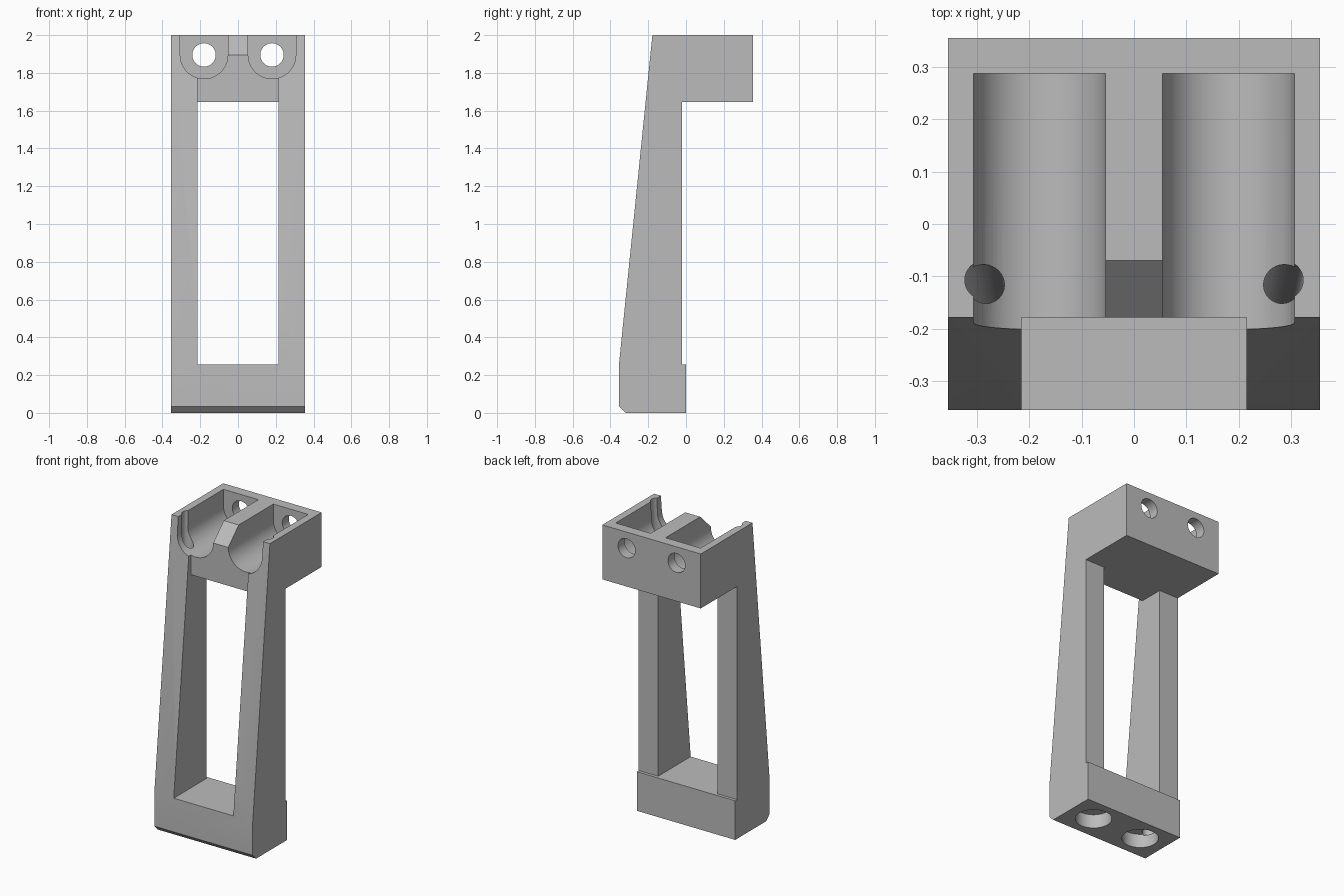
import bpy, bmesh, math
from mathutils import Vector

if "Cube" in bpy.data.objects:
    bpy.data.objects.remove(bpy.data.objects["Cube"], do_unlink=True)

grey = bpy.data.materials.new("plain grey")
grey.use_nodes = True
grey.diffuse_color = (0.5, 0.5, 0.5, 1)
grey.node_tree.nodes["Principled BSDF"].inputs["Base Color"].default_value = (0.5, 0.5, 0.5, 1)

AXIS_X = 0.18      # channel, cable hole and socket spacing
AXIS_Z = 1.895     # channel axis height
FRONT = -0.178     # front of the top block
INNER = 0.215      # half width between the legs


def prism(name, points, place, start, end):
    """Extrude a 2D outline; place(u, v, w) turns it into 3D."""
    bm = bmesh.new()
    rings = [[bm.verts.new(place(u, v, w)) for u, v in points] for w in (start, end)]
    n = len(points)
    bm.faces.new(rings[0])
    bm.faces.new(rings[1])
    for i in range(n):
        j = (i + 1) % n
        bm.faces.new((rings[0][i], rings[0][j], rings[1][j], rings[1][i]))
    bmesh.ops.recalc_face_normals(bm, faces=bm.faces[:])
    mesh = bpy.data.meshes.new(name)
    bm.to_mesh(mesh)
    bm.free()
    obj = bpy.data.objects.new(name, mesh)
    bpy.context.collection.objects.link(obj)
    mesh.materials.append(grey)
    return obj


def along_x(u, v, w):
    return (w, u, v)


def along_y(u, v, w):
    return (u, w, v)


def box(name, low, high):
    outline = [(low[1], low[2]), (high[1], low[2]), (high[1], high[2]), (low[1], high[2])]
    return prism(name, outline, along_x, low[0], high[0])


def rod(name, a, b, radius, sides=48):
    a, b = Vector(a), Vector(b)
    turn = (b - a).to_track_quat("Z", "Y")
    ring = [(radius * math.cos(t), radius * math.sin(t))
            for t in (2 * math.pi * i / sides for i in range(sides))]
    return prism(name, ring, lambda u, v, w: a + turn @ Vector((u, v, w)), 0, (b - a).length)


# Whole side outline: foot, tapering legs, overhanging top block
side = [(-0.32, 0), (0, 0), (0, 0.255), (-0.02, 0.255), (-0.02, 1.645), (0.355, 1.645),
        (0.355, 2), (FRONT, 2), (-0.355, 0.255), (-0.355, 0.035)]
stand = prism("stand", side, along_x, -0.355, 0.355)

# Opening between the legs, and the upright front of the top block
cutters = [
    box("leg_opening", (-INNER, -1, 0.255), (INNER, 0.1, 1.645)),
    box("front_recess", (-INNER, -1, 0.6), (INNER, FRONT, 2.2)),
    prism("rib_slope", [(-0.4, AXIS_Z), (FRONT, AXIS_Z), (-0.07, 2), (-0.07, 2.2), (-0.4, 2.2)],
          along_x, -0.06, 0.06),
]

for s in (-1, 1):
    # U-shaped channel open at the top and front
    r = 0.126
    arc = [(s * AXIS_X + r * math.cos(t), AXIS_Z + r * math.sin(t))
           for t in (math.pi * (1 + i / 32) for i in range(33))]
    arc += [(s * AXIS_X + r, 2.2), (s * AXIS_X - r, 2.2)]
    cutters.append(prism("channel", arc, along_y, -0.6, 0.287))
    # Back hole, foot socket and narrow bore down the leg
    cutters.append(rod("back_hole", (s * AXIS_X, 0.2, AXIS_Z), (s * AXIS_X, 0.5, AXIS_Z), 0.062))
    cutters.append(rod("foot_socket", (s * AXIS_X, -0.158, -0.1), (s * AXIS_X, -0.158, 0.09), 0.108))
    top = Vector((s * 0.286, -0.107, 2))
    foot = Vector((s * 0.27, -0.19, 0.08))
    cutters.append(rod("leg_bore", top + (top - foot) * 0.03, foot, 0.037, 32))

bpy.ops.object.select_all(action="DESELECT")
stand.select_set(True)
bpy.context.view_layer.objects.active = stand
for cutter in cutters:
    cutter.hide_render = True
    mod = stand.modifiers.new(cutter.name, "BOOLEAN")
    mod.operation = "DIFFERENCE"
    mod.solver = "EXACT"
    mod.object = cutter
    bpy.ops.object.modifier_apply(modifier=mod.name)
    bpy.data.objects.remove(cutter, do_unlink=True)

bpy.ops.object.shade_smooth_by_angle(angle=math.radians(30))
